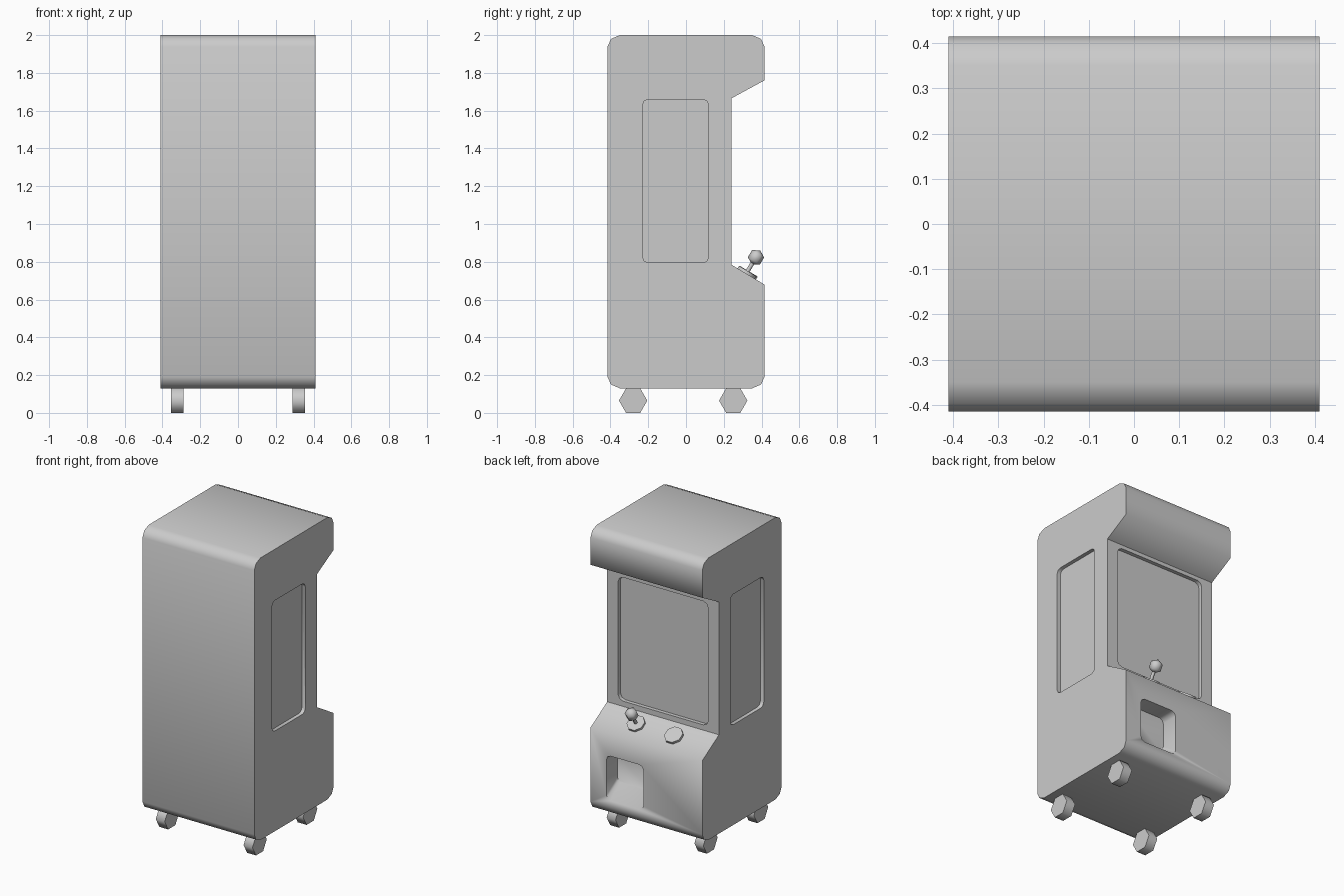
import bpy, bmesh, math
from mathutils import Vector

if "Cube" in bpy.data.objects:
    bpy.data.objects.remove(bpy.data.objects["Cube"])


def add_object(name, bm):
    bmesh.ops.recalc_face_normals(bm, faces=bm.faces)
    mesh = bpy.data.meshes.new(name)
    bm.to_mesh(mesh)
    bm.free()
    obj = bpy.data.objects.new(name, mesh)
    bpy.context.collection.objects.link(obj)
    return obj


def prism(name, points, depth):
    """Extrude a closed 3D outline along a vector."""
    bm = bmesh.new()
    face = bm.faces.new([bm.verts.new(p) for p in points])
    ext = bmesh.ops.extrude_face_region(bm, geom=[face])
    bmesh.ops.translate(bm, vec=depth,
                        verts=[v for v in ext["geom"] if isinstance(v, bmesh.types.BMVert)])
    return add_object(name, bm)


def rounded_rect(a0, a1, b0, b1, c=0.03):
    """Rectangle with each corner cut by a two-segment round."""
    k = c * 0.3
    q = [(c, 0), (k, k), (0, c)]
    return ([(a0 + u, b0 + v) for u, v in q] + [(a0 + u, b1 - v) for u, v in q[::-1]] +
            [(a1 - u, b1 - v) for u, v in q] + [(a1 - u, b0 + v) for u, v in q[::-1]])


def smooth(obj, degrees):
    bpy.ops.object.select_all(action='DESELECT')
    obj.select_set(True)
    bpy.context.view_layer.objects.active = obj
    bpy.ops.object.shade_smooth_by_angle(angle=math.radians(degrees))


def cylinder(name, radius, height, sides, location, axis, twist=0.0):
    bpy.ops.mesh.primitive_cylinder_add(vertices=sides, radius=radius, depth=height)
    obj = bpy.context.object
    obj.name = name
    obj.rotation_mode = 'QUATERNION'
    obj.rotation_quaternion = Vector(axis).to_track_quat('Z', 'Y')
    for v in obj.data.vertices:
        x, y = v.co.x, v.co.y
        v.co.x = x * math.cos(twist) - y * math.sin(twist)
        v.co.y = x * math.sin(twist) + y * math.cos(twist)
    obj.location = location
    smooth(obj, 65)
    return obj


# Cabinet: side profile extruded across the width
profile = [(-0.415, 0.19), (-0.397, 0.15), (-0.35, 0.13), (0.35, 0.13), (0.397, 0.15),
           (0.415, 0.19), (0.415, 0.68), (0.24, 0.785), (0.24, 1.665), (0.415, 1.76),
           (0.415, 1.94), (0.397, 1.98), (0.35, 2.0), (-0.35, 2.0), (-0.397, 1.98),
           (-0.415, 1.94)]
cabinet = prism("cabinet", [(-0.41, y, z) for y, z in profile], (0.82, 0, 0))

# Recesses: two side windows, front window, prize chute with a sloping floor
cutters = []
for s in (-1, 1):
    pts = [(s * 0.385, y, z) for y, z in rounded_rect(-0.23, 0.12, 0.795, 1.66)]
    cutters.append(prism("side_window_cutter", pts, (s * 0.1, 0, 0)))
pts = [(x, 0.215, z) for x, z in rounded_rect(-0.33, 0.33, 0.82, 1.64, 0.035)]
cutters.append(prism("front_window_cutter", pts, (0, 0.03 + 0.1, 0)))
pts = [(x, 0.30, z) for x, z in rounded_rect(0.022, 0.293, 0.23, 0.53)]
chute = prism("chute_cutter", pts, (0, 0.15, 0))
for v in chute.data.vertices:
    if v.co.z < 0.3:
        v.co.z += 0.08 if v.co.y < 0.35 else -0.02
cutters.append(chute)

bpy.context.view_layer.objects.active = cabinet
for c in cutters:
    c.hide_render = True
    mod = cabinet.modifiers.new("recess", 'BOOLEAN')
    mod.operation = 'DIFFERENCE'
    mod.solver = 'EXACT'
    mod.object = c
    bpy.ops.object.modifier_apply(modifier=mod.name)
for c in cutters:
    bpy.data.objects.remove(c)

# Soft outer corners, crisp inner corners around the front window
smooth(cabinet, 62)
for e in cabinet.data.edges:
    if all(abs(cabinet.data.vertices[i].co.y - 0.24) < 1e-3 for i in e.vertices):
        e.use_edge_sharp = True

# Wheels
for x in (-0.322, 0.322):
    for y in (-0.28, 0.25):
        wheel = cylinder("wheel", 0.075, 0.065, 6, (x, y, 0.065), (1, 0, 0))
        # keep a flat side on the ground
        low = min((wheel.rotation_quaternion @ v.co).z for v in wheel.data.vertices)
        if low < -0.07:
            for v in wheel.data.vertices:
                v.co.x, v.co.y = v.co.y, -v.co.x

# Control panel: joystick and button, standing square to the slope
normal = Vector((0, 0.515, 0.858)).normalized()
base = Vector((0.14, 0.319, 0.738))
cylinder("joystick_base", 0.058, 0.03, 8, base, normal, math.pi / 8)
cylinder("joystick_stick", 0.011, 0.10, 6, base + normal * 0.05, normal)
bpy.ops.mesh.primitive_uv_sphere_add(segments=6, ring_count=3, radius=0.043)
ball = bpy.context.object
ball.name = "joystick_ball"
ball.rotation_mode = 'QUATERNION'
ball.rotation_quaternion = normal.to_track_quat('Z', 'Y')
ball.location = base + normal * 0.10
smooth(ball, 75)
cylinder("button", 0.06, 0.035, 8, (-0.14, 0.323, 0.735), normal, math.pi / 8)
